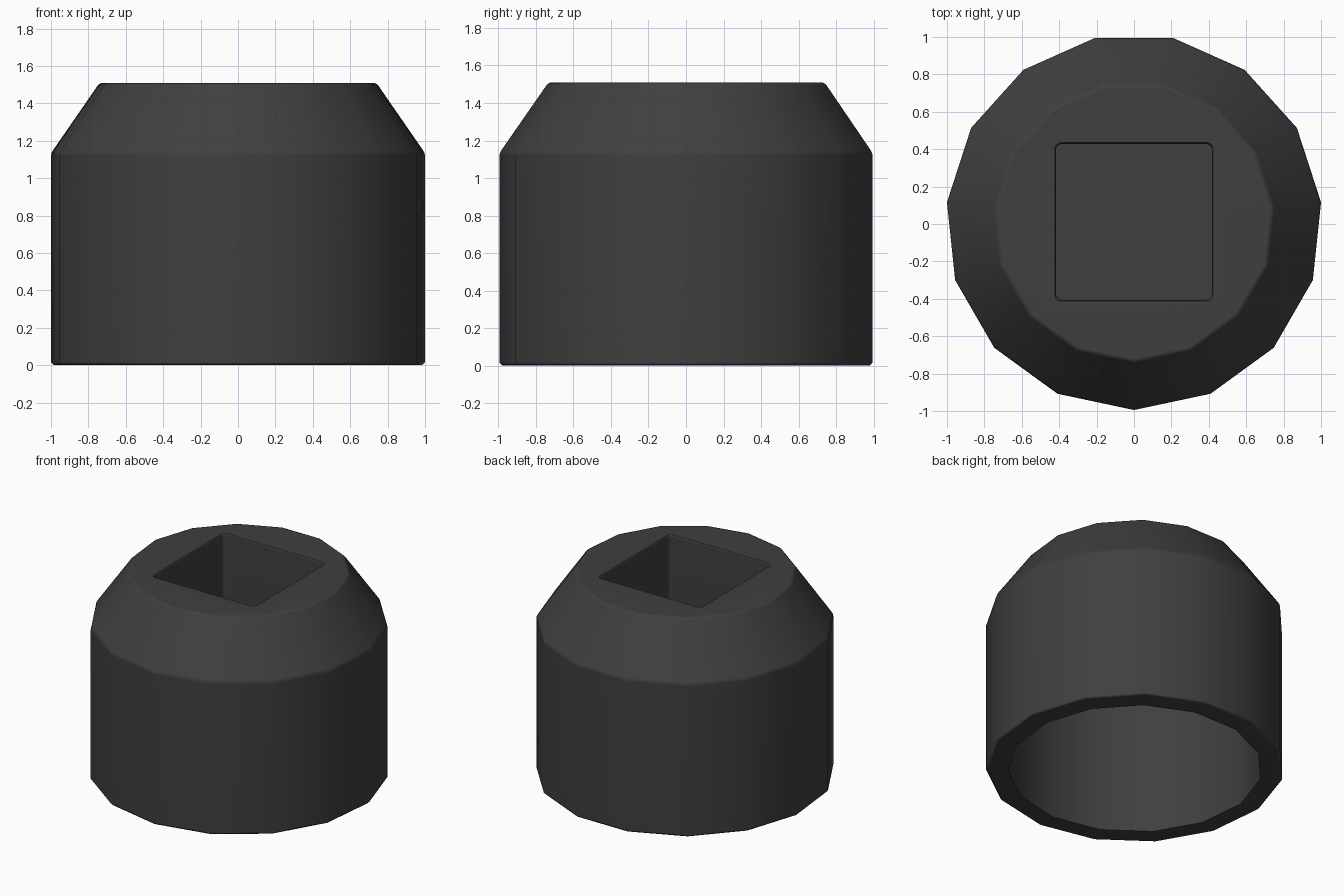
import bpy, bmesh
from math import cos, sin, radians

if "Cube" in bpy.data.objects:
    bpy.data.objects.remove(bpy.data.objects["Cube"])

SIDES = 15
CY = 0.011      # polygon centre so the bounding box is centred in y


def polygon(r, z):
    """15-sided ring with one corner pointing to the front."""
    return [(r * cos(radians(-90 + 360 * k / SIDES)),
             CY + r * sin(radians(-90 + 360 * k / SIDES)), z) for k in range(SIDES)]


def rounded_square(half, z, corner=0.03, steps=3):
    pts = []
    for q, (sx, sy) in enumerate(((1, 1), (-1, 1), (-1, -1), (1, -1))):
        for s in range(steps + 1):
            a = radians(90 * q + 90 * s / steps)
            pts.append((sx * (half - corner) + corner * cos(a),
                        CY + sy * (half - corner) + corner * sin(a), z))
    return pts


def loft(name, rings):
    """Skin a stack of rings and cap both ends."""
    bm = bmesh.new()
    loops = [[bm.verts.new(p) for p in ring] for ring in rings]
    for a, b in zip(loops, loops[1:]):
        n = len(a)
        for i in range(n):
            bm.faces.new((a[i], a[(i + 1) % n], b[(i + 1) % n], b[i]))
    bm.faces.new(loops[0])
    bm.faces.new(loops[-1])
    bmesh.ops.recalc_face_normals(bm, faces=bm.faces)
    mesh = bpy.data.meshes.new(name)
    bm.to_mesh(mesh)
    bm.free()
    obj = bpy.data.objects.new(name, mesh)
    bpy.context.collection.objects.link(obj)
    return obj


# Socket body: bore ceiling, bore wall, rim, outer wall, shoulder, top
profile = [(0.855, 1.0), (0.855, 0), (0.99, 0), (1.0055, 0.016),
           (1.0055, 1.12), (1.002, 1.135), (0.994, 1.15),
           (0.755, 1.494), (0.745, 1.504), (0.73, 1.51)]
body = loft("socket_body", [polygon(r, z) for r, z in profile])

# Square drive recess with a softened rim
cutter = loft("drive_cutter", [rounded_square(h, z) for h, z in
                               ((0.417, 1.03), (0.417, 1.5), (0.422, 1.507), (0.435, 1.53))])
cutter.hide_render = True

cut = body.modifiers.new("drive_recess", 'BOOLEAN')
cut.operation = 'DIFFERENCE'
cut.solver = 'EXACT'
cut.object = cutter
bpy.context.view_layer.objects.active = body
body.select_set(True)
cutter.select_set(False)
bpy.ops.object.modifier_apply(modifier=cut.name)
bpy.data.objects.remove(cutter)

# Smooth shading, with large faces kept flat, and dark steel colour
bpy.ops.object.shade_smooth_by_angle(angle=radians(50))
weighted = body.modifiers.new("flat_tops", 'WEIGHTED_NORMAL')
weighted.keep_sharp = True
steel = bpy.data.materials.new("dark_steel")
steel.diffuse_color = (0.05, 0.05, 0.05, 1)
steel.use_nodes = True
steel.node_tree.nodes["Principled BSDF"].inputs["Base Color"].default_value = steel.diffuse_color
body.data.materials.clear()
body.data.materials.append(steel)
